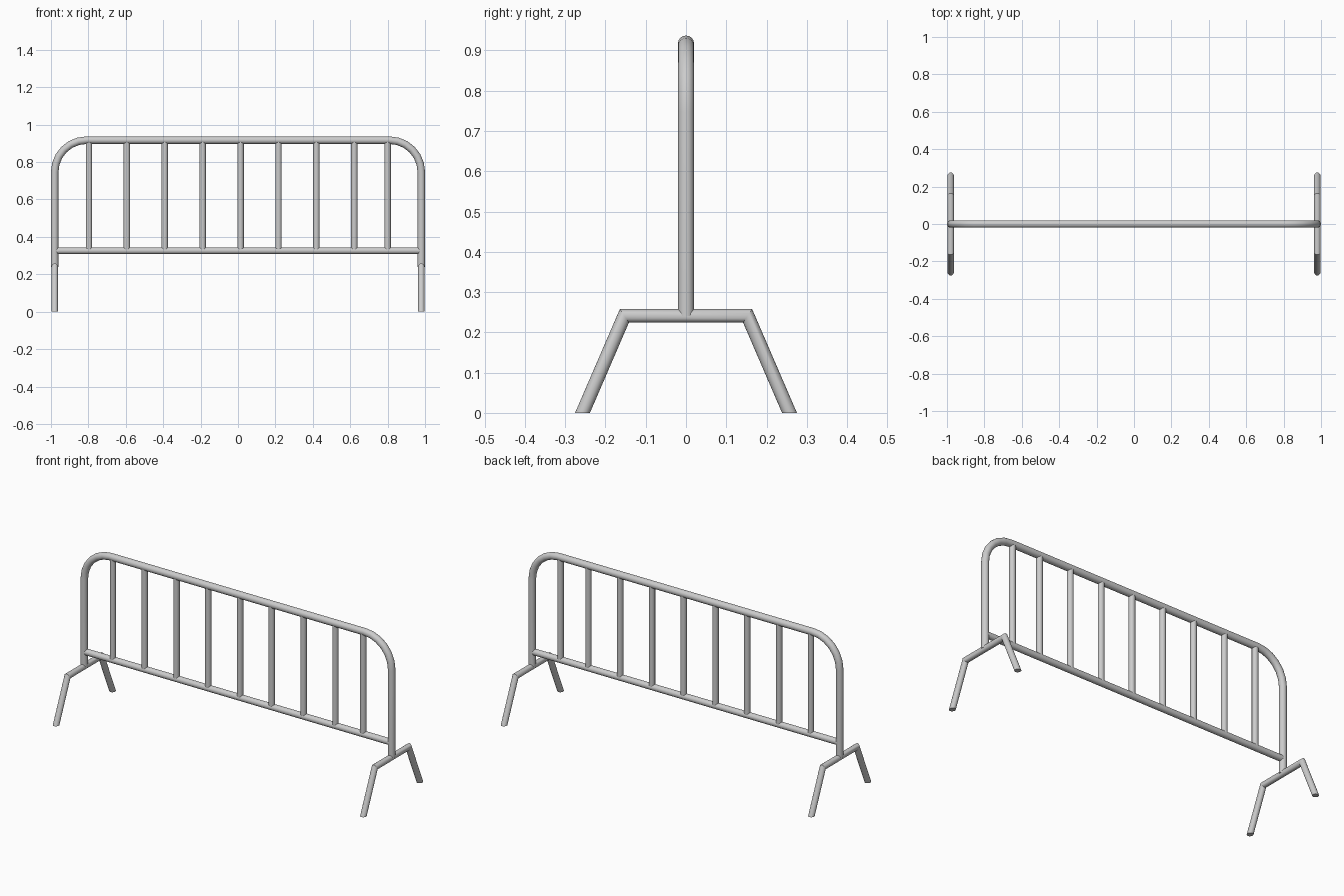
import bpy, bmesh, math
from mathutils import Vector

if "Cube" in bpy.data.objects:
    bpy.data.objects.remove(bpy.data.objects["Cube"])

SIDES = 16

def tube(name, pts, r, plane, cut=None):
    """Mitred round tube along a path lying in the plane with the given normal.
    cut: optional direction along which both ends are sliced."""
    pts = [Vector(p) for p in pts]
    plane = Vector(plane)
    bm = bmesh.new()
    rings = []
    for i, p in enumerate(pts):
        a = (p - pts[max(i - 1, 0)]).normalized()
        b = (pts[min(i + 1, len(pts) - 1)] - p).normalized()
        t = (a + b).normalized()
        seg = b if b.length else a
        n = plane.cross(seg).normalized()
        side = plane.cross(t).normalized()
        if cut and i in (0, len(pts) - 1):
            side = Vector(cut)
        side = side / side.dot(n)          # widen so the mitre keeps its radius
        rings.append([bm.verts.new(p + r * (side * math.cos(k * math.tau / SIDES)
                                            + plane * math.sin(k * math.tau / SIDES)))
                      for k in range(SIDES)])
    for r0, r1 in zip(rings, rings[1:]):
        for k in range(SIDES):
            j = (k + 1) % SIDES
            bm.faces.new((r0[k], r0[j], r1[j], r1[k]))
    bm.faces.new(rings[0])
    bm.faces.new(rings[-1])
    bmesh.ops.recalc_face_normals(bm, faces=bm.faces)
    me = bpy.data.meshes.new(name)
    bm.to_mesh(me)
    bm.free()
    ob = bpy.data.objects.new(name, me)
    bpy.context.collection.objects.link(ob)
    bpy.context.view_layer.objects.active = ob
    bpy.ops.object.select_all(action='DESELECT')
    ob.select_set(True)
    bpy.ops.object.shade_smooth_by_angle(angle=math.radians(35))
    return ob

HALF, TOP, BEND = 0.98, 0.917, 0.17

# Outer frame: two posts and top rail with rounded corners
right = [(HALF - BEND + BEND * math.cos(a), 0, TOP - BEND + BEND * math.sin(a))
         for a in (math.radians(90 * i / 6) for i in range(7))]
left = [(-x, y, z) for x, y, z in reversed(right)]
tube("outer_frame", [(HALF, 0, 0.24)] + right + left + [(-HALF, 0, 0.24)], 0.02, (0, 1, 0))

# Lower rail
tube("lower_rail", [(-HALF, 0, 0.326), (HALF, 0, 0.326)], 0.018, (0, 1, 0))

# Upright bars: even spacing, with the last one closer in
for i in range(9):
    x = min(-0.797 + 0.2027 * i, 0.8)
    tube(f"upright_bar_{i + 1}", [(x, 0, 0.326), (x, 0, TOP)], 0.017, (0, 1, 0))

# Bent legs with feet cut level with the ground
for label, x in (("left", -HALF), ("right", HALF)):
    tube(f"{label}_leg", [(x, -0.257, 0), (x, -0.153, 0.241), (x, 0.153, 0.241), (x, 0.257, 0)],
         0.017, (1, 0, 0), cut=(0, 1, 0))
